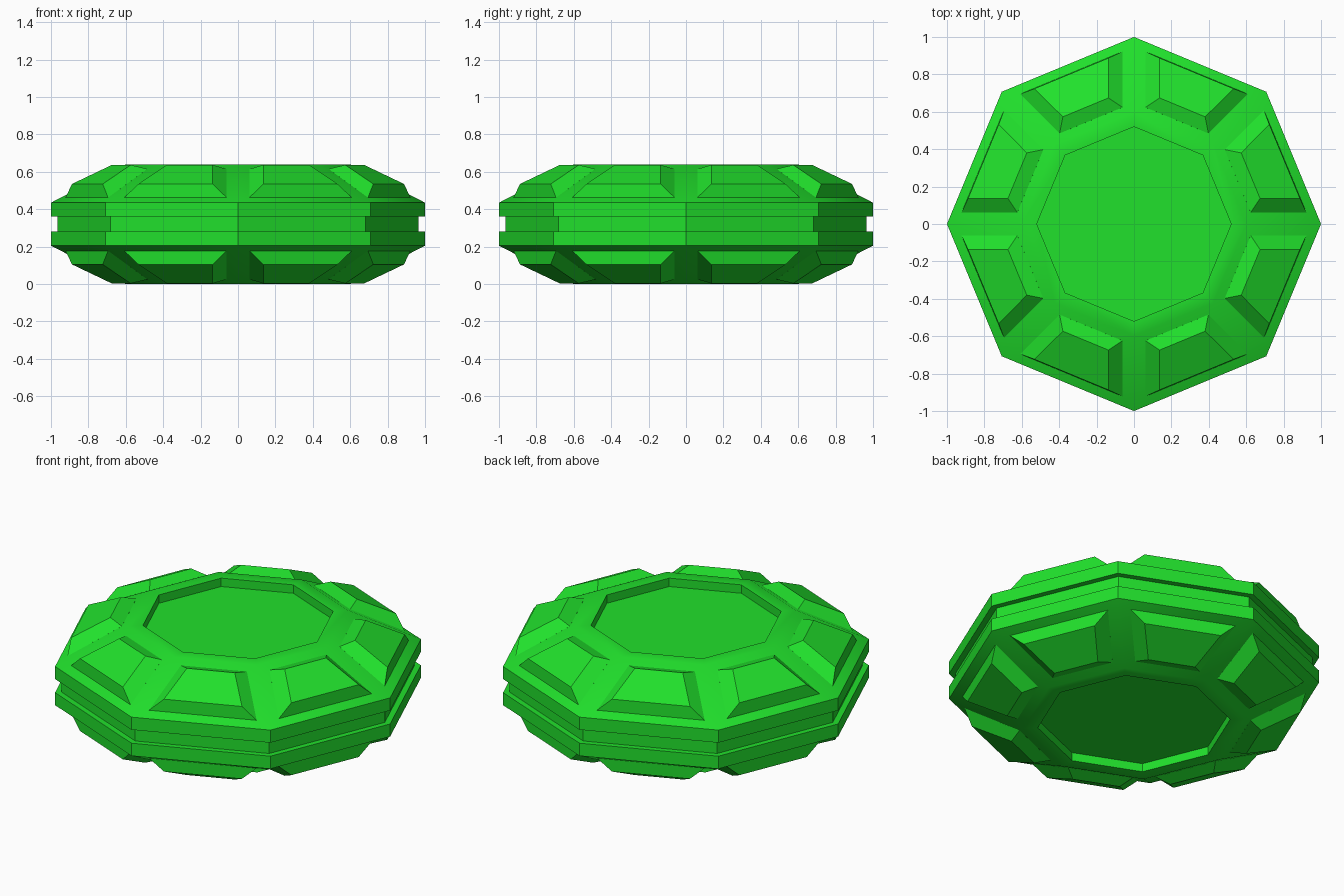
import bpy, bmesh
from math import cos, sin, pi, radians

if "Cube" in bpy.data.objects:
    bpy.data.objects.remove(bpy.data.objects["Cube"])

SIDES = 8
MID_Z = 0.32

green = bpy.data.materials.new("green")
green.diffuse_color = (0.015, 0.75, 0.025, 1)
green.use_nodes = True
green.node_tree.nodes["Principled BSDF"].inputs["Base Color"].default_value = green.diffuse_color


def finish(name, bm):
    bmesh.ops.recalc_face_normals(bm, faces=bm.faces)
    mesh = bpy.data.meshes.new(name)
    bm.to_mesh(mesh)
    bm.free()
    mesh.materials.append(green)
    obj = bpy.data.objects.new(name, mesh)
    bpy.context.collection.objects.link(obj)
    return obj


def bridge(bm, a, b):
    n = len(a)
    for i in range(n):
        bm.faces.new((a[i], a[(i + 1) % n], b[(i + 1) % n], b[i]))


# Octagonal body: upper half profile (radius, height), mirrored for the lower half
upper = [(0.52, 0.59), (0.52, 0.64), (0.60, 0.64), (1.0, 0.435),
         (1.0, 0.36), (0.965, 0.36)]
profile = upper + [(r, 2 * MID_Z - z) for r, z in reversed(upper)]
bm = bmesh.new()
rings = [[bm.verts.new((r * cos(2 * pi * i / SIDES), r * sin(2 * pi * i / SIDES), z))
          for i in range(SIDES)] for r, z in profile]
for a, b in zip(rings, rings[1:]):
    bridge(bm, a, b)
bm.faces.new(rings[0])
bm.faces.new(rings[-1])
body = finish("octagonal_body", bm)
bpy.context.view_layer.objects.active = body
body.select_set(True)
bpy.ops.object.shade_smooth_by_angle(angle=radians(30))

# Raised bevelled pads: each layer is (outer distance, z, half width), (inner distance, z, half width)
layers = [
    ((0.865, 0.442, 0.297), (0.590, 0.595, 0.182)),   # buried root
    ((0.875, 0.462, 0.297), (0.600, 0.615, 0.182)),   # outline on the slope
    ((0.872, 0.535, 0.215), (0.675, 0.637, 0.132)),   # raised face
]


def add_pad(bm, angle, flip):
    c, s = cos(angle), sin(angle)
    loops = []
    for (d0, z0, w0), (d1, z1, w1) in layers:
        pts = [(d0, -w0, z0), (d0, w0, z0), (d1, w1, z1), (d1, -w1, z1)]
        loops.append([bm.verts.new((d * c - t * s, d * s + t * c,
                                    2 * MID_Z - z if flip else z)) for d, t, z in pts])
    for a, b in zip(loops, loops[1:]):
        bridge(bm, a, b)
    bm.faces.new(loops[0])
    bm.faces.new(loops[-1])


for name, flip in (("upper_pads", False), ("lower_pads", True)):
    bm = bmesh.new()
    for i in range(SIDES):
        add_pad(bm, 2 * pi * (i + 0.5) / SIDES, flip)
    finish(name, bm)
